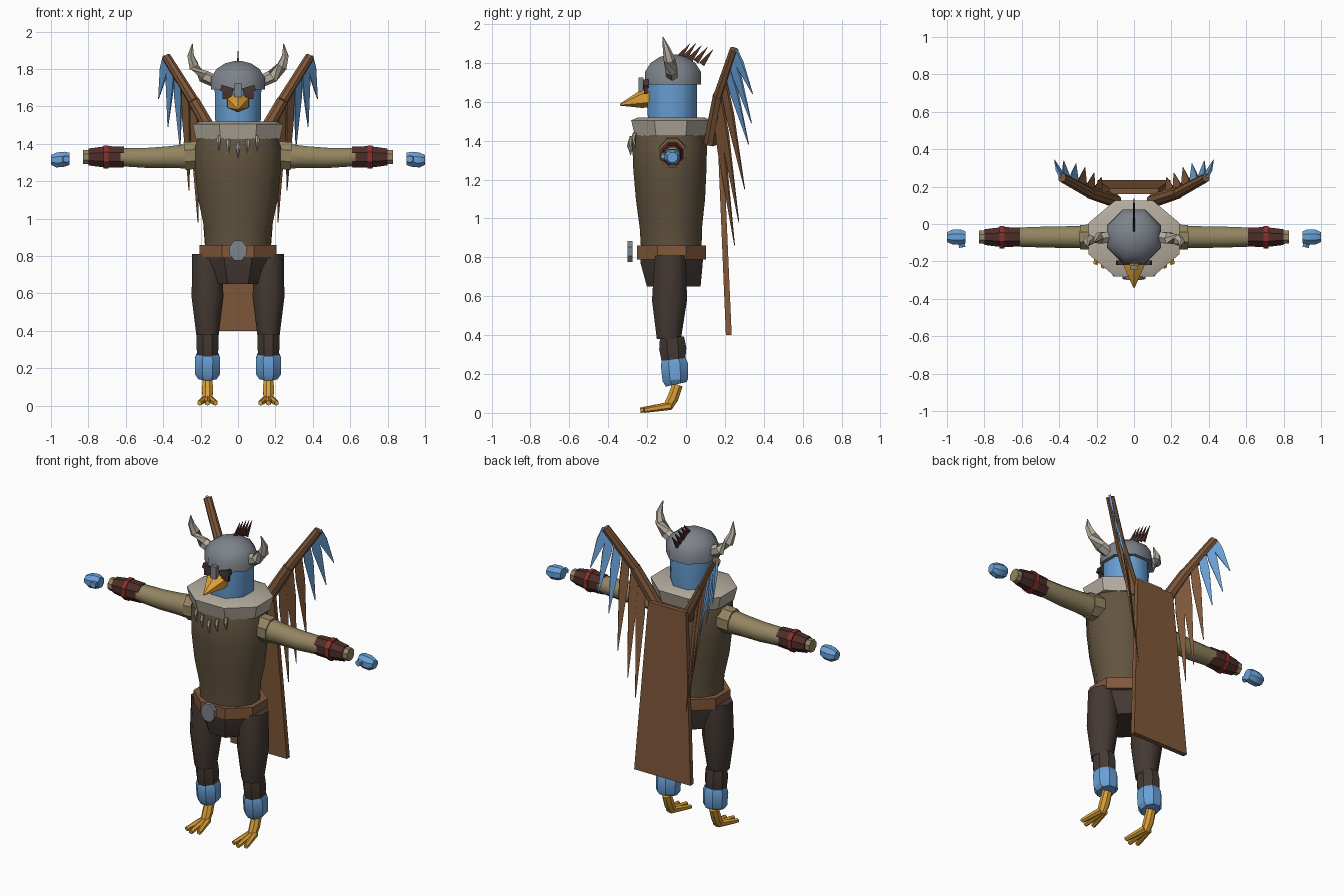
import bpy, bmesh
from math import cos, sin, pi, radians
from mathutils import Vector

if bpy.data.objects.get("Cube"):
    bpy.data.objects.remove(bpy.data.objects["Cube"])


def material(name, r, g, b):
    m = bpy.data.materials.new(name)
    m.use_nodes = True
    m.diffuse_color = (r, g, b, 1)
    m.node_tree.nodes["Principled BSDF"].inputs["Base Color"].default_value = (r, g, b, 1)
    return m


BLUE = material("sky_blue", .141, .352, .672)
TUNIC = material("tunic_brown", .122, .089, .05)
OLIVE = material("olive_cloth", .296, .235, .122)
DARK = material("dark_trousers", .058, .041, .034)
MAROON = material("dark_maroon", .076, .027, .021)
RED = material("band_red", .25, .03, .025)
LEATHER = material("leather_brown", .216, .098, .042)
STEEL = material("steel_grey", .205, .227, .258)
BONE = material("bone_fur", .456, .413, .342)
YELLOW = material("beak_yellow", .716, .352, .038)

X, Y, Z = Vector((1, 0, 0)), Vector((0, 1, 0)), Vector((0, 0, 1))


def loft(name, pts, mat, sides=8, axis=None, ref=None, angle=30):
    """Skin rings (x, y, z, half width, half depth) along a path."""
    bm = bmesh.new()
    centres = [Vector(p[:3]) for p in pts]
    rings = []
    for i, p in enumerate(pts):
        t = axis or (centres[min(i + 1, len(pts) - 1)] - centres[max(i - 1, 0)]).normalized()
        r = ref or (X if abs(t.x) < .8 else Y)
        u = (r - t * r.dot(t)).normalized()
        v = t.cross(u)
        ra, rb = p[3], p[-1]
        k = 1 / cos(pi / sides)
        ring = []
        for j in range(sides):
            a = 2 * pi * (j + .5) / sides
            ring.append(bm.verts.new(centres[i] + u * (ra * k * cos(a)) + v * (rb * k * sin(a))))
        rings.append(ring)
    for a, b in zip(rings, rings[1:]):
        for j in range(sides):
            n = (j + 1) % sides
            bm.faces.new((a[j], a[n], b[n], b[j]))
    bm.faces.new(rings[0][::-1])
    bm.faces.new(rings[-1])
    bmesh.ops.recalc_face_normals(bm, faces=bm.faces)
    mesh = bpy.data.meshes.new(name)
    bm.to_mesh(mesh)
    bm.free()
    mesh.materials.append(mat)
    ob = bpy.data.objects.new(name, mesh)
    bpy.context.collection.objects.link(ob)
    bpy.ops.object.select_all(action='DESELECT')
    ob.select_set(True)
    bpy.context.view_layer.objects.active = ob
    bpy.ops.object.shade_smooth_by_angle(angle=radians(angle))
    return ob


def pair(name, pts, mat, **kw):
    """Loft on the left (+x) and its mirror on the right."""
    for side, s in (("left_", 1), ("right_", -1)):
        k = dict(kw)
        for key in ("ref", "axis"):
            if k.get(key):
                k[key] = Vector((k[key].x * s, k[key].y, k[key].z))
        loft(side + name, [(p[0] * s, *p[1:]) for p in pts], mat, **k)


# Body
loft("tunic", [(0, -.075, .82, .175, .155), (0, -.078, .95, .18, .16), (0, -.08, 1.1, .212, .178),
               (0, -.083, 1.25, .228, .188), (0, -.084, 1.38, .23, .192), (0, -.08, 1.47, .2, .17)],
     TUNIC, sides=12, axis=Z, angle=40)
loft("fur_collar", [(0, -.078, 1.425, .225, .185), (0, -.078, 1.505, .242, .204), (0, -.075, 1.52, .2, .17)],
     BONE, axis=Z)
loft("belt", [(0, -.074, .79, .205, .177), (0, -.074, .86, .205, .177)], LEATHER, axis=Z)
loft("buckle", [(0, -.3, .83, .045, .054), (0, -.275, .83, .045, .054)], STEEL, axis=Y)
loft("hips", [(0, -.074, .82, .18, .162), (0, -.074, .77, .175, .16), (0, -.063, .65, .13, .138)],
     DARK, axis=Z)
for i in range(5):
    x = (i - 2) * .052
    y, z = -.284 + 2 * x * x, 1.375 + .35 * abs(x)
    loft("necklace_tooth", [(x, y, z + .03, .009), (x, y - .008, z, .01), (x, y, z - .05, .002)],
         BONE, sides=6)

# Head and beak
loft("head", [(0, -.07, 1.46, .11, .115), (0, -.07, 1.53, .122, .127), (0, -.07, 1.72, .125, .128)],
     BLUE, axis=Z, angle=50)
loft("beak", [(0, -.18, 1.625, .06, .045), (0, -.225, 1.617, .055, .042), (0, -.34, 1.585, .004)],
     YELLOW, sides=6, axis=Y)
pair("brow", [(.025, -.207, 1.68, .013, .016), (.092, -.207, 1.7, .013, .016)], DARK, sides=4)
pair("eye", [(.06, -.207, 1.64, .024, .008), (.06, -.207, 1.68, .024, .008)], MAROON, sides=4)

# Helmet with nose guard, horns and crest
loft("helmet", [(0, -.067, 1.69, .145), (0, -.067, 1.755, .143), (0, -.067, 1.8, .115),
                (0, -.067, 1.83, .07), (0, -.067, 1.843, .02)], STEEL, axis=Z, angle=50)
loft("nose_guard", [(0, -.232, 1.65, .018, .013), (0, -.232, 1.725, .018, .013)], STEEL, sides=4)
pair("horn", [(.125, -.07, 1.735, .028), (.185, -.075, 1.762, .03), (.236, -.085, 1.815, .026),
              (.253, -.1, 1.87, .017), (.244, -.12, 1.935, .002)], BONE, sides=6)
for i in range(5):
    y = -.04 + .03 * i
    loft("crest_spike", [(0, y, 1.84 - 1.2 * max(y, 0) ** 1.5 - .02, .006, .016),
                         (0, y + .06, 1.9 - .01 * max(i - 1, 0), .001)], MAROON, sides=4)

# Arms
AY, AZ = -.07, 1.33
pair("shoulder", [(.15, AY, 1.345, .07, .072), (.285, AY, 1.335, .065, .074)], OLIVE)
pair("sleeve", [(.25, AY, 1.335, .06, .068), (.36, AY, AZ, .058, .058), (.48, AY, 1.325, .056, .054),
                (.65, AY, AZ, .05, .048)], OLIVE, axis=X, angle=50)
pair("bracer", [(.61, AY, AZ, .05, .055), (.7, AY, AZ, .054, .058), (.8, AY, AZ, .042, .045)],
     MAROON, axis=X)
pair("bracer_band", [(.692, AY, AZ, .06, .062), (.72, AY, AZ, .06, .062)], RED, axis=X)
pair("wrist", [(.79, AY, AZ, .036, .038), (.83, AY, AZ, .035, .037)], OLIVE, axis=X)
pair("hand", [(.9, AY, 1.32, .03, .032), (.925, AY, 1.318, .04, .04), (.97, AY, 1.314, .04, .04),
              (1, AY, 1.314, .026, .026)], BLUE, axis=X)
pair("thumb", [(.925, -.09, 1.318, .018), (.918, -.125, 1.318, .017)], BLUE, sides=6)

# Legs and bird feet
LX = .163
pair("thigh", [(.165, -.08, .81, .08, .08), (LX, -.085, .58, .085, .09), (LX, -.088, .38, .06, .062)],
     DARK, axis=Z, angle=50)
pair("knee_cuff", [(LX, -.072, .39, .057, .062), (LX, -.068, .33, .06, .07), (LX, -.065, .265, .055, .06)],
     DARK)
pair("feather_cuff", [(LX, -.063, .275, .06, .062), (LX, -.06, .25, .068, .07),
                      (LX, -.055, .17, .066, .066), (LX, -.05, .147, .05, .055)], BLUE)
pair("shank", [(LX, -.043, .145, .027), (LX, -.068, .075, .029), (LX, -.095, .028, .024)], YELLOW)
for d in (-1, 0, 1):
    pair("toe", [(LX + d * .012, -.08, .036, .018), (LX + d * .043, -.235 + abs(d) * .02, .014, .012)],
         YELLOW, sides=6)

# Cape
loft("cape", [(0, .175, 1.45, .13, .014), (0, .22, .4, .195, .015)], LEATHER, sides=4, axis=Z)

# Wings: a bent spar with hanging feather blades
root, elbow, tip = Vector((.1, .125, 1.39)), Vector((.237, .168, 1.63)), Vector((.385, .248, 1.868))
pair("wing_root", [(*root, .034), (*elbow, .03)], LEATHER)
pair("wing_spar", [(*elbow, .027), (*tip, .023)], LEATHER)
upper, lower = tip - elbow, elbow - root
feathers = [(elbow + upper * .98, (.425, .343, 1.64), BLUE),
            (elbow + upper * .82, (.375, .337, 1.49), BLUE),
            (elbow + upper * .58, (.31, .322, 1.38), BLUE),
            (elbow + upper * .3, (.262, .302, 1.15), LEATHER),
            (elbow, (.214, .272, .98), LEATHER),
            (root + lower * .7, (.175, .25, .86), LEATHER)]
for base, end, mat in feathers:
    end = Vector(end)
    mid = base.lerp(end, .3)
    pair("wing_feather", [(*base, .022, .007), (*mid, .026, .007), (*end, .002, .001)],
         mat, sides=4, ref=upper.normalized())
